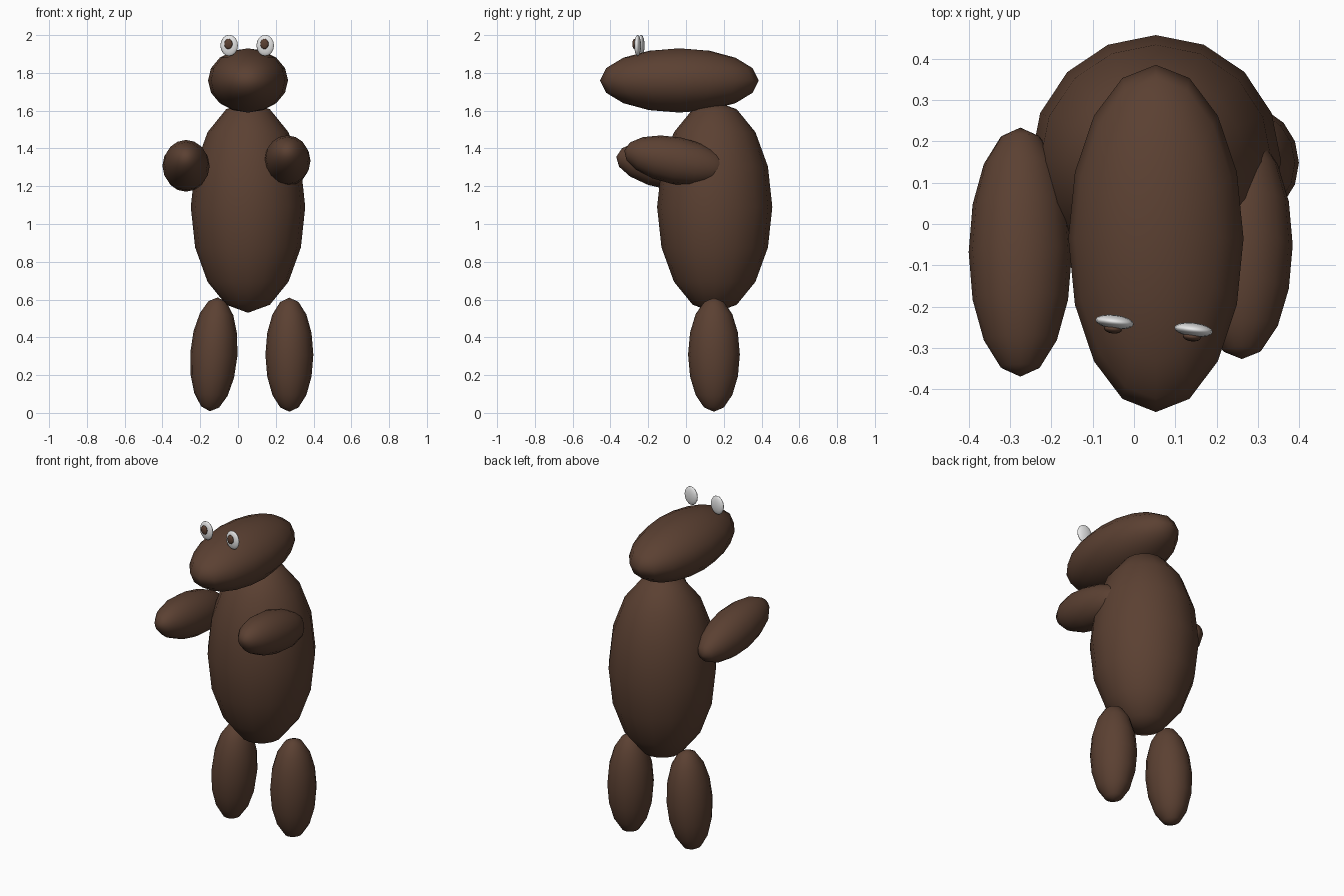
import bpy
from math import radians

if "Cube" in bpy.data.objects:
    bpy.data.objects.remove(bpy.data.objects["Cube"])


def material(name, rgb):
    m = bpy.data.materials.new(name)
    m.diffuse_color = (*rgb, 1.0)
    m.use_nodes = True
    m.node_tree.nodes["Principled BSDF"].inputs["Base Color"].default_value = m.diffuse_color
    return m


BROWN = material("brown", (0.105, 0.052, 0.032))
WHITE = material("white", (0.8, 0.8, 0.8))


def ellipsoid(name, centre, radii, mat, rot=(0, 0, 0)):
    """Smooth 16 x 8 sphere stretched to the given radii, rotated in degrees."""
    bpy.ops.mesh.primitive_uv_sphere_add(
        segments=16, ring_count=8, radius=1, location=centre,
        rotation=[radians(a) for a in rot])
    ob = bpy.context.object
    ob.name = name
    ob.scale = radii
    ob.data.materials.append(mat)
    bpy.ops.object.shade_smooth()
    return ob


# torso and long flat head
ellipsoid("body", (0.053, 0.152, 1.09), (0.303, 0.305, 0.56), BROWN)
ellipsoid("head", (0.053, -0.035, 1.76), (0.212, 0.42, 0.17), BROWN)

# legs, one leaning slightly
ellipsoid("left_leg", (-0.128, 0.148, 0.31), (0.125, 0.137, 0.302), BROWN, (0, 4, 0))
ellipsoid("right_leg", (0.272, 0.148, 0.308), (0.127, 0.137, 0.302), BROWN)

# arms reach forward with raised tips
ellipsoid("left_arm", (-0.275, -0.068, 1.308), (0.125, 0.13, 0.305), BROWN, (81, 0, 0))
ellipsoid("right_arm", (0.261, -0.051, 1.335), (0.123, 0.125, 0.281), BROWN, (79, 0, 0))

# flat eyes on top of the head, each with a pupil on its front
for side, x, y in (("left", -0.047, -0.237), ("right", 0.144, -0.256)):
    ellipsoid(side + "_eye", (x, y, 1.945), (0.047, 0.017, 0.056), WHITE, (0, 0, -7))
    ellipsoid(side + "_pupil", (x - 0.004, y - 0.017, 1.953),
              (0.022, 0.011, 0.027), BROWN, (0, 0, -7))
